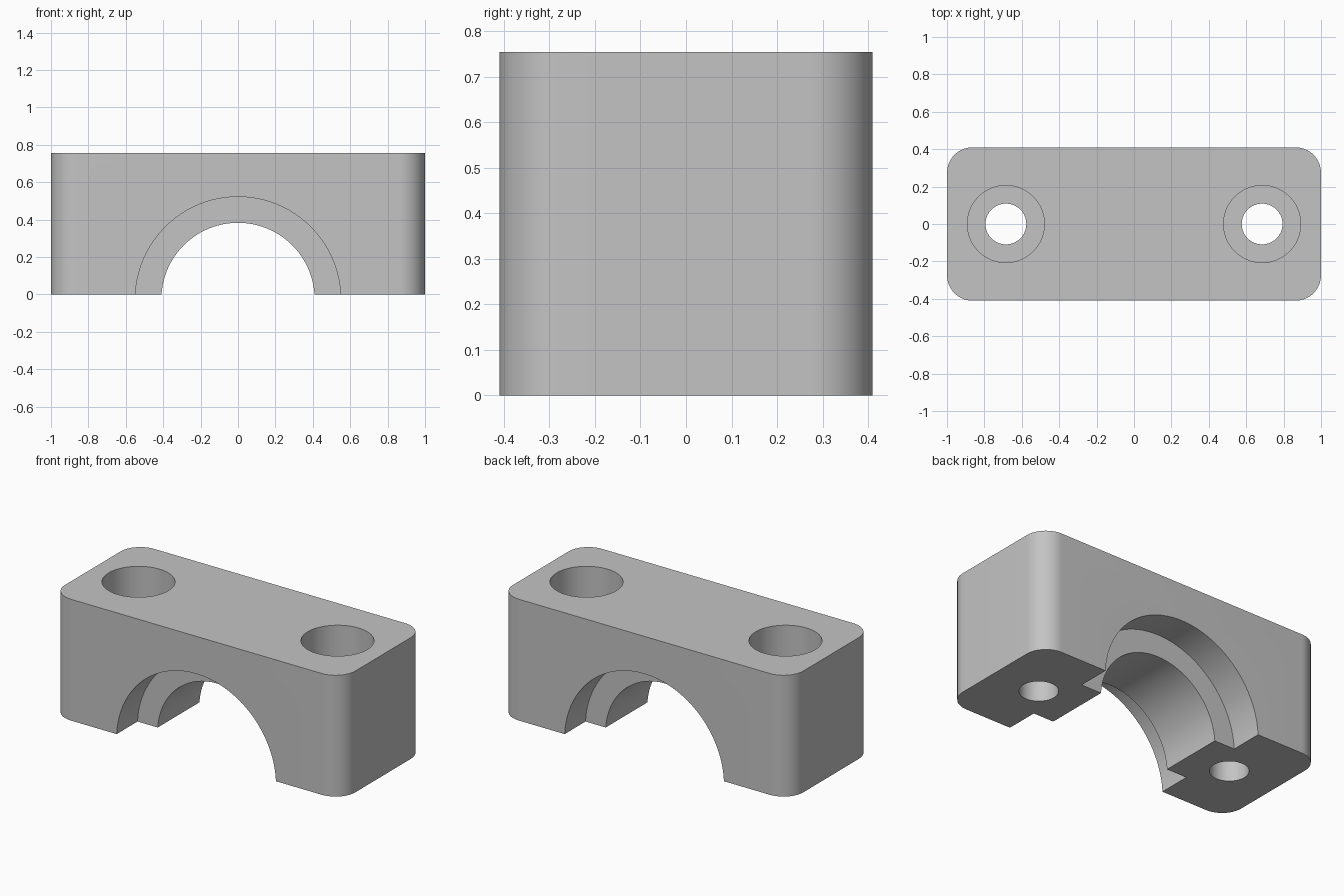
import bpy, bmesh
from math import radians
from mathutils import Matrix, Vector

cube = bpy.data.objects.get("Cube")
if cube:
    bpy.data.objects.remove(cube, do_unlink=True)

LENGTH, DEPTH, HEIGHT = 2.0, 0.82, 0.755
CORNER = 0.137
BORE_Z = -0.027          # bore axis sits just below the split face
BOLT_X = 0.685
COUNTERBORE_DEPTH = 0.25

grey = bpy.data.materials.new("plain grey")
grey.use_nodes = True
colour = (0.55, 0.55, 0.55, 1)
grey.diffuse_color = colour
grey.node_tree.nodes["Principled BSDF"].inputs["Base Color"].default_value = colour


def make_object(name, bm):
    mesh = bpy.data.meshes.new(name)
    bm.to_mesh(mesh)
    bm.free()
    mesh.materials.append(grey)
    obj = bpy.data.objects.new(name, mesh)
    bpy.context.collection.objects.link(obj)
    return obj


def cylinder(name, radius, length, centre, axis="Z"):
    turn = Matrix.Rotation(radians(90), 4, "X") if axis == "Y" else Matrix()
    bm = bmesh.new()
    bmesh.ops.create_cone(bm, cap_ends=True, segments=96, radius1=radius,
                          radius2=radius, depth=length,
                          matrix=Matrix.Translation(Vector(centre)) @ turn)
    return make_object(name, bm)


def cut(target, cutter):
    cutter.hide_render = True
    mod = target.modifiers.new("cut", "BOOLEAN")
    mod.operation, mod.solver, mod.object = "DIFFERENCE", "EXACT", cutter
    bpy.context.view_layer.objects.active = target
    bpy.ops.object.modifier_apply(modifier=mod.name)
    bpy.data.objects.remove(cutter, do_unlink=True)


# Block with rounded upright edges
bm = bmesh.new()
bmesh.ops.create_cube(bm, size=1)
bmesh.ops.scale(bm, vec=(LENGTH, DEPTH, HEIGHT), verts=bm.verts)
bmesh.ops.translate(bm, vec=(0, 0, HEIGHT / 2), verts=bm.verts)
upright = [e for e in bm.edges
           if abs(e.verts[0].co.z - e.verts[1].co.z) > HEIGHT / 2]
bmesh.ops.bevel(bm, geom=upright, offset=CORNER, segments=16,
                profile=0.5, affect="EDGES")
block = make_object("bearing_cap", bm)

# Main bore, and a wider recess at each end of it
cut(block, cylinder("bore", 0.41, 2, (0, 0, BORE_Z), "Y"))
for side in (-1, 1):
    # the recess reaches a quarter of the way through the block
    cut(block, cylinder("recess", 0.549, DEPTH / 2,
                        (0, side * DEPTH / 2, BORE_Z), "Y"))

# Counterbored bolt holes
for side in (-1, 1):
    x = side * BOLT_X
    cut(block, cylinder("bolt_hole", 0.109, 3, (x, 0, 0)))
    cut(block, cylinder("counterbore", 0.206, COUNTERBORE_DEPTH * 2,
                        (x, 0, HEIGHT)))

# Smooth curved walls, crisp edges
bpy.ops.object.select_all(action="DESELECT")
block.select_set(True)
bpy.context.view_layer.objects.active = block
bpy.ops.object.shade_smooth_by_angle(angle=radians(30))
